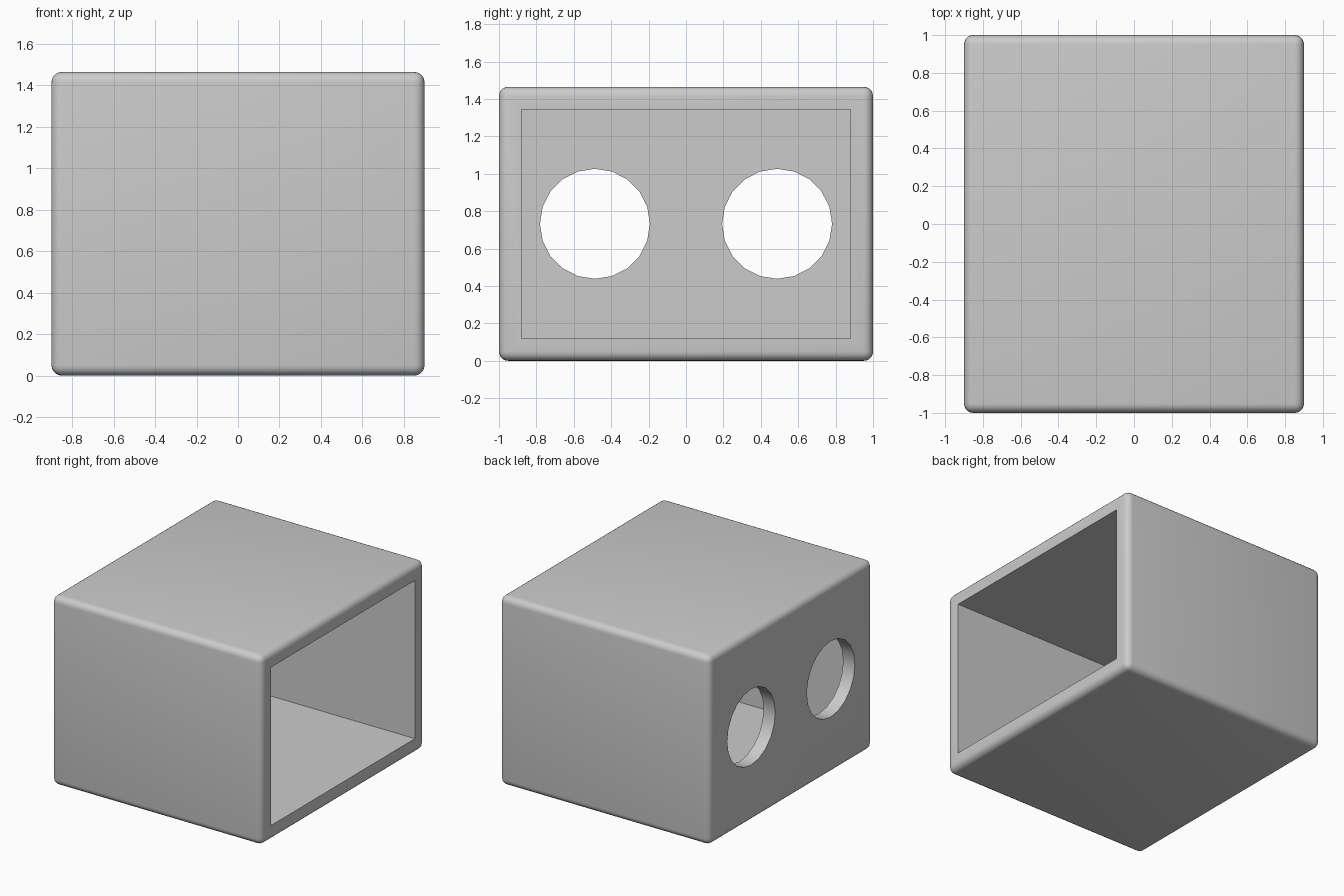
import bpy
import math

# Remove the default cube
if "Cube" in bpy.data.objects:
    bpy.data.objects.remove(bpy.data.objects["Cube"], do_unlink=True)

WIDTH, DEPTH, HEIGHT = 1.8, 2.0, 1.465
WALL = 0.12
BACK_WALL = 0.10
MID = HEIGHT / 2

grey = bpy.data.materials.new("light_grey")
grey.use_nodes = True
GREY = (0.6, 0.6, 0.6, 1)
grey.diffuse_color = GREY
grey.node_tree.nodes["Principled BSDF"].inputs["Base Color"].default_value = GREY


def box(name, centre, size):
    bpy.ops.mesh.primitive_cube_add(size=1, location=centre)
    obj = bpy.context.object
    obj.name = name
    obj.scale = size
    bpy.ops.object.transform_apply(location=True, rotation=False, scale=True)
    obj.data.materials.append(grey)
    return obj


def cut(target, cutter):
    """Subtract the cutter from the target, then discard it."""
    cutter.hide_render = True
    bpy.context.view_layer.objects.active = target
    mod = target.modifiers.new("cut", "BOOLEAN")
    mod.operation = "DIFFERENCE"
    mod.solver = "EXACT"
    mod.object = cutter
    bpy.ops.object.modifier_apply(modifier=mod.name)
    bpy.data.objects.remove(cutter, do_unlink=True)


# Rounded outer shell
shell = box("box_shell", (0, 0, MID), (WIDTH, DEPTH, HEIGHT))
bevel = shell.modifiers.new("rounded_edges", "BEVEL")
bevel.width = 0.05
bevel.segments = 5
bpy.ops.object.modifier_apply(modifier=bevel.name)

# Cavity, open on the +x side
cut(shell, box("cavity_cutter", (BACK_WALL, 0, MID),
               (WIDTH, DEPTH - 2 * WALL, HEIGHT - 2 * WALL)))

# Two round holes through the -x wall
for side in (-1, 1):
    bpy.ops.mesh.primitive_cylinder_add(
        vertices=20, radius=0.294, depth=0.6,
        location=(-WIDTH / 2, side * 0.487, MID),
        rotation=(0, math.pi / 2, 0))
    hole = bpy.context.object
    hole.data.materials.append(grey)
    cut(shell, hole)

# Smooth the rounded edges and hole walls, keep the corners crisp
bpy.ops.object.select_all(action="DESELECT")
shell.select_set(True)
bpy.context.view_layer.objects.active = shell
bpy.ops.object.shade_smooth_by_angle(angle=math.radians(30))
